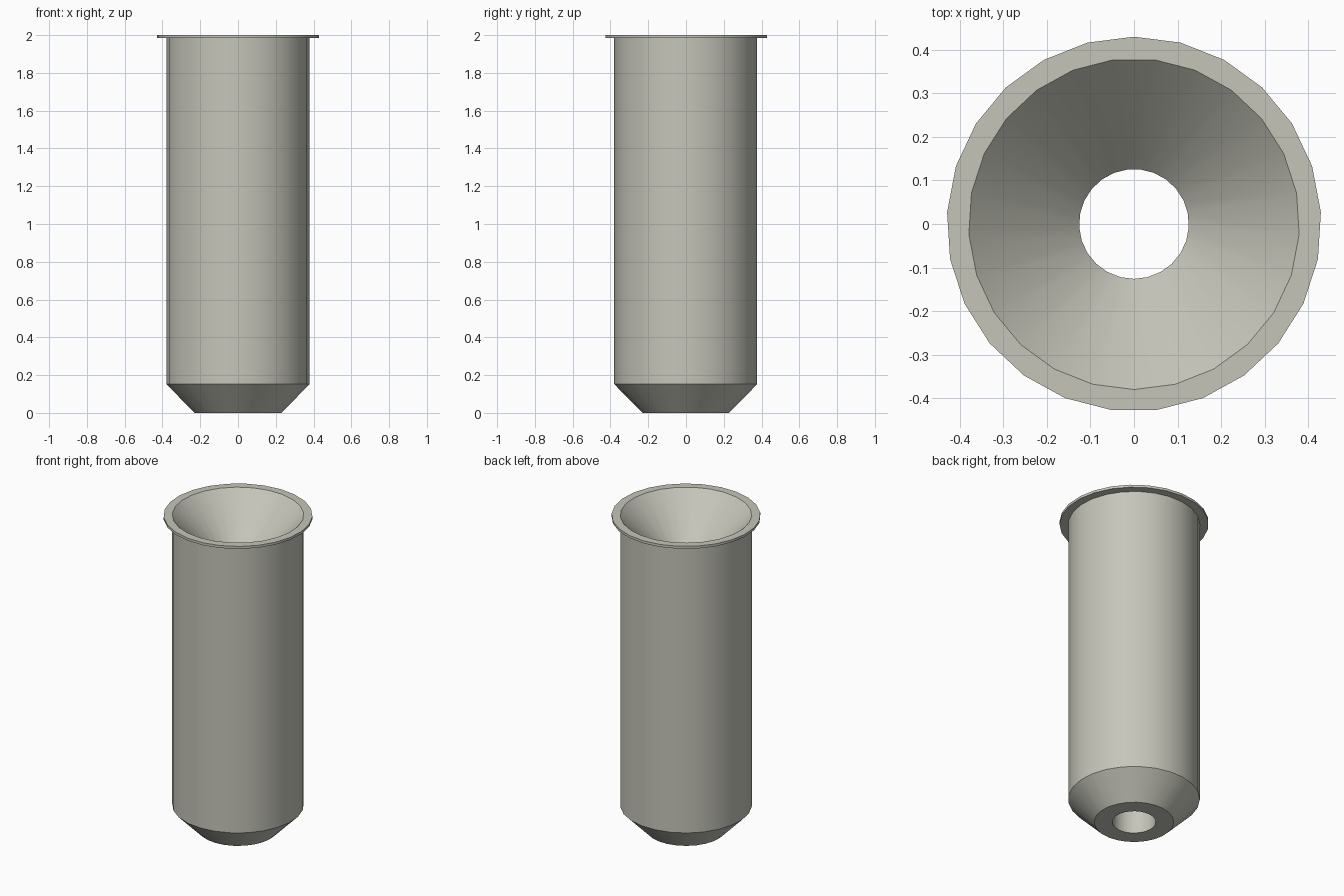
import bpy
import bmesh
from math import cos, sin, pi, radians

cube = bpy.data.objects.get("Cube")
if cube:
    bpy.data.objects.remove(cube, do_unlink=True)

SIDES = 25
STEP = 2 * pi / SIDES

# Material
metal = bpy.data.materials.new("warm grey")
metal.use_nodes = True
colour = (0.56, 0.56, 0.49, 1.0)
metal.diffuse_color = colour
metal.node_tree.nodes["Principled BSDF"].inputs["Base Color"].default_value = colour

# Closed cross-section: radius, height, turn of the ring in steps
profile = [
    (0.126, 0.0, 0),      # bore mouth
    (0.23, 0.0, 0),       # bottom face
    (0.38, 0.152, 0),     # chamfer
    (0.38, 1.984, 0),     # barrel
    (0.43, 1.984, 0.5),   # flange underside
    (0.43, 2.0, 0.5),     # flange edge
    (0.38, 2.0, 0),       # funnel mouth
    (0.126, 1.746, 0),    # funnel throat
]


def lathe(name, section, material):
    """Join rings of the section into a closed hollow solid."""
    bm = bmesh.new()
    rings = []
    for r, z, turn in section:
        angles = [-pi / 2 + (i + turn) * STEP for i in range(SIDES)]
        rings.append([bm.verts.new((r * cos(a), r * sin(a), z)) for a in angles])
    for k, low in enumerate(rings):
        high = rings[(k + 1) % len(rings)]
        for i in range(SIDES):
            j = (i + 1) % SIDES
            bm.faces.new((low[i], low[j], high[j], high[i]))
    bmesh.ops.recalc_face_normals(bm, faces=bm.faces)
    mesh = bpy.data.meshes.new(name)
    bm.to_mesh(mesh)
    bm.free()
    mesh.materials.append(material)
    obj = bpy.data.objects.new(name, mesh)
    bpy.context.collection.objects.link(obj)
    return obj


# Flanged sleeve with funnel and through bore
sleeve = lathe("flanged_sleeve", profile, metal)
bpy.ops.object.select_all(action="DESELECT")
sleeve.select_set(True)
bpy.context.view_layer.objects.active = sleeve
bpy.ops.object.shade_smooth_by_angle(angle=radians(30))
